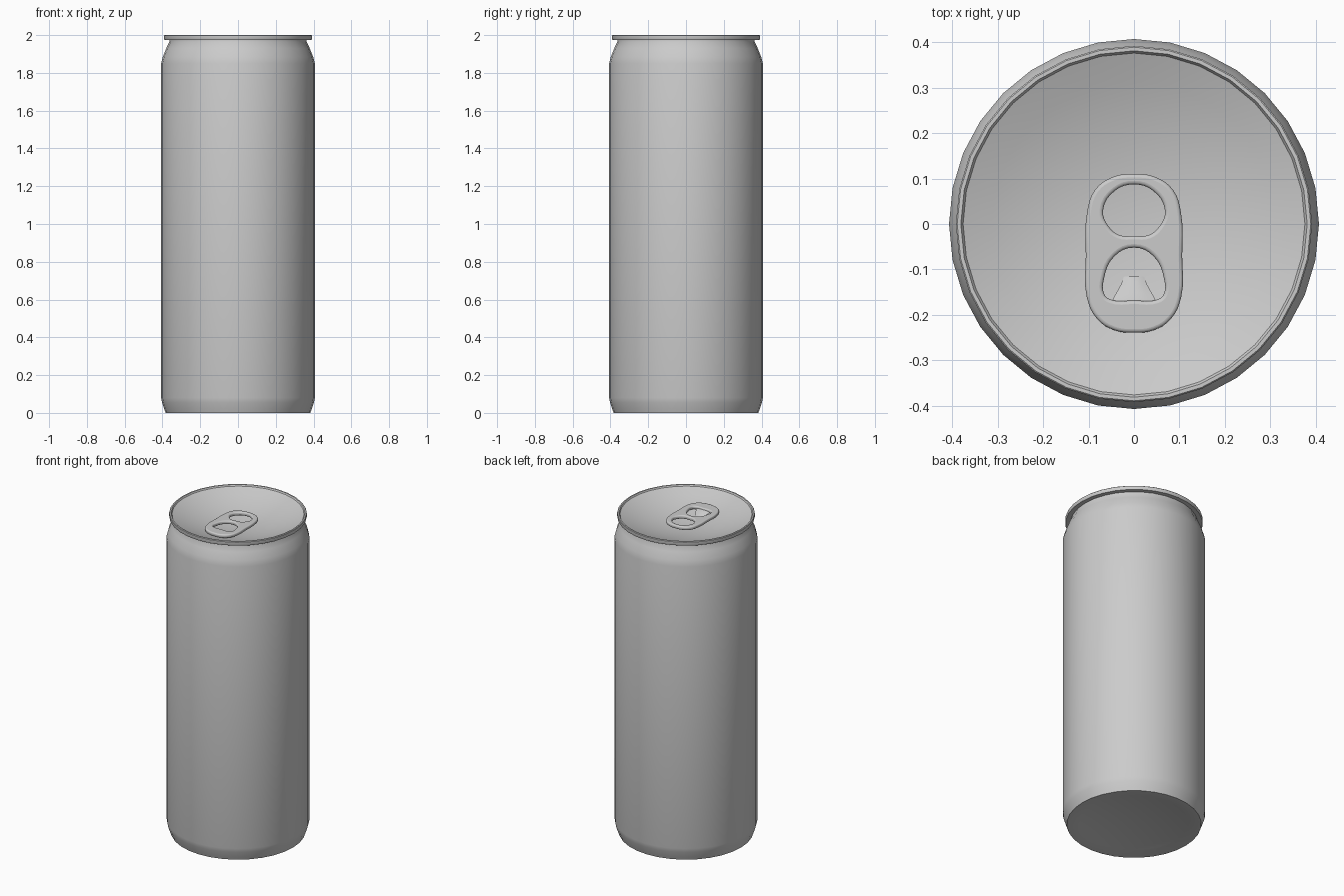
import bpy, bmesh, math

if "Cube" in bpy.data.objects:
    bpy.data.objects.remove(bpy.data.objects["Cube"])

SIDES = 32
BOWL_R, BOWL_Z, BOWL_D = 0.376, 1.992, 0.08


def finish(obj, angle=35):
    bpy.ops.object.select_all(action='DESELECT')
    obj.select_set(True)
    bpy.context.view_layer.objects.active = obj
    bpy.ops.object.shade_smooth_by_angle(angle=math.radians(angle))


def new_object(name, bm):
    bmesh.ops.recalc_face_normals(bm, faces=bm.faces)
    me = bpy.data.meshes.new(name)
    bm.to_mesh(me)
    bm.free()
    obj = bpy.data.objects.new(name, me)
    bpy.context.collection.objects.link(obj)
    return obj


def lathe(name, profile):
    bm = bmesh.new()
    vs = [bm.verts.new((r, 0, z)) for r, z in profile]
    es = [bm.edges.new(p) for p in zip(vs, vs[1:])]
    bmesh.ops.spin(bm, geom=vs + es, cent=(0, 0, 0), axis=(0, 0, 1),
                   angle=math.tau, steps=SIDES)
    bmesh.ops.remove_doubles(bm, verts=bm.verts, dist=1e-5)
    obj = new_object(name, bm)
    finish(obj)
    return obj


def bowl_z(r):
    return BOWL_Z - BOWL_D * (1 - (r / BOWL_R) ** 2)


# Can shell: domed base, straight wall, neck, rolled rim and dished lid
steps = [i / 6 for i in range(7)]
base = [(0.37 * t, 0.035 * (1 - t * t)) for t in steps]
wall = [(0.383, 0.0), (0.39, 0.02), (0.402, 0.055), (0.407, 0.08),
        (0.407, 1.85), (0.398, 1.885), (0.38, 1.93), (0.363, 1.965), (0.363, 1.975)]
rim = [(0.39, 1.975), (0.392, 1.98), (0.392, 1.997), (0.389, 2.0), (0.381, 2.0)]
lid = [(BOWL_R * t, bowl_z(BOWL_R * t)) for t in reversed(steps)]
lathe("can_body", base + wall + rim + lid)


# Pull tab: rounded plate with two finger holes
def mirrored(half):
    # half runs from the top centre down the right side to the bottom centre
    return half + [(-x, y) for x, y in reversed(half[1:-1])]


outline = mirrored([(0, 0.11), (0.045, 0.104), (0.086, 0.075), (0.104, 0.02), (0.106, -0.07),
                    (0.104, -0.16), (0.082, -0.208), (0.045, -0.233), (0, -0.239)])
finger_hole = mirrored([(0, 0.087), (0.042, 0.073), (0.068, 0.03),
                        (0.056, -0.005), (0.033, -0.024), (0, -0.026)])
rivet_hole = mirrored([(0, -0.052), (0.042, -0.07), (0.066, -0.12), (0.065, -0.155),
                       (0.052, -0.166), (0, -0.168)])

curve = bpy.data.curves.new("pull_tab", 'CURVE')
curve.dimensions = '2D'
curve.fill_mode = 'BOTH'
curve.extrude = 0.003
curve.bevel_depth = 0.008
curve.bevel_resolution = 3
curve.offset = -0.008
for pts in (outline, finger_hole, rivet_hole):
    sp = curve.splines.new('BEZIER')
    sp.bezier_points.add(len(pts) - 1)
    sp.use_cyclic_u = True
    sp.resolution_u = 4
    for bp, (x, y) in zip(sp.bezier_points, pts):
        bp.co = (x, y, 0)
        bp.handle_left_type = bp.handle_right_type = 'AUTO'
temp = bpy.data.objects.new("tab_curve", curve)
bpy.context.collection.objects.link(temp)
mesh = bpy.data.meshes.new_from_object(
    temp.evaluated_get(bpy.context.evaluated_depsgraph_get()))
bpy.data.objects.remove(temp)
tab = bpy.data.objects.new("pull_tab", mesh)
tab.location.z = 1.953
bpy.context.collection.objects.link(tab)
finish(tab, 45)

# Tongue sloping from the tab down into the lid
bm = bmesh.new()
rows = []
for half_w, y, z in [(0.055, -0.185, 1.958), (0.048, -0.168, 1.955), (0.038, -0.15, 1.946),
                     (0.028, -0.132, 1.936), (0.022, -0.115, 1.925)]:
    rows.append([bm.verts.new((half_w * i / 3, y, z - 0.006 * abs(i / 3) ** 2))
                 for i in range(-3, 4)])
for a, b in zip(rows, rows[1:]):
    for i in range(6):
        bm.faces.new((a[i], a[i + 1], b[i + 1], b[i]))
tongue = new_object("tab_tongue", bm)
finish(tongue)
